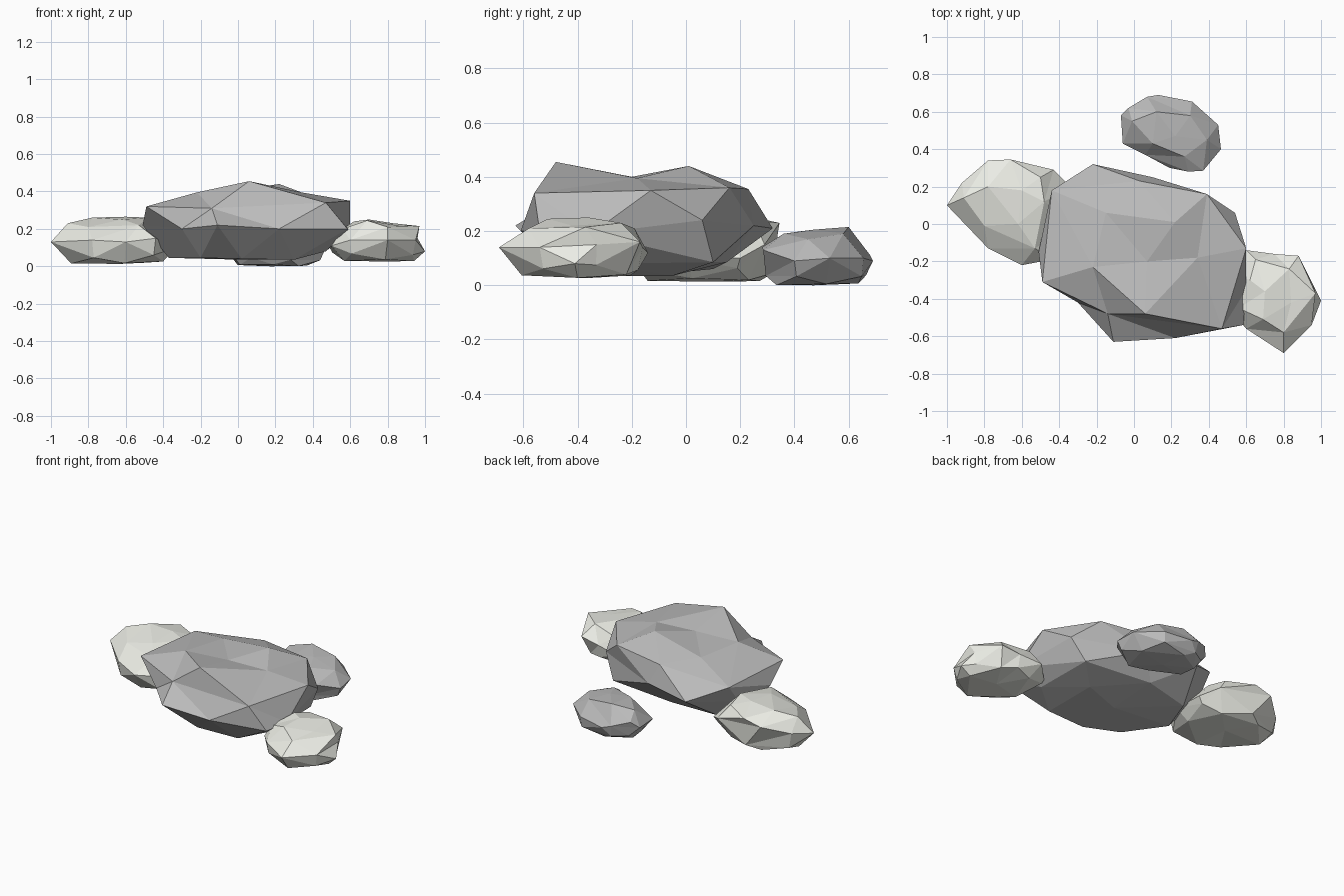
import bpy, bmesh, random
from mathutils import Vector

random.seed(4)


def material(name, rgb):
    m = bpy.data.materials.new(name)
    m.diffuse_color = (*rgb, 1)
    return m


dark = material("dark_stone", (0.5, 0.5, 0.5))
pale = material("pale_stone", (0.84, 0.85, 0.79))


def rock(name, points, mat):
    """Faceted stone: corners are joined up on a ball, then moved into place,
    so every corner is kept and shallow dents are possible."""
    pts = [Vector(p) for p in points]
    lo = Vector([min(p[i] for p in pts) for i in range(3)])
    hi = Vector([max(p[i] for p in pts) for i in range(3)])
    mid, half = (lo + hi) / 2, (hi - lo) / 2
    bm = bmesh.new()
    home = {}
    for p in pts:
        d = p - mid
        v = bm.verts.new(Vector([d[i] / half[i] for i in range(3)]).normalized())
        home[v] = p
    bmesh.ops.convex_hull(bm, input=bm.verts[:])
    bmesh.ops.recalc_face_normals(bm, faces=bm.faces[:])
    for v in bm.verts:
        v.co = home[v]
    mesh = bpy.data.meshes.new(name)
    bm.to_mesh(mesh)
    bm.free()
    mesh.materials.append(mat)
    bpy.context.collection.objects.link(bpy.data.objects.new(name, mesh))


def ring(outline, scale, z, wobble):
    """Every other corner of the outline, shrunk to its centre, at height z."""
    c = sum((Vector(p[:2]) for p in outline), Vector((0, 0))) / len(outline)
    pts = []
    for p in outline[::2]:
        q = c + (Vector(p[:2]) - c) * (scale + random.uniform(-0.04, 0.04))
        pts.append((q.x, q.y, z + random.uniform(-wobble, wobble)))
    return pts


def pebble(name, outline, crown, low, mat):
    """Widest outline plus hand-placed crown and a flat tapered base."""
    base = ring(outline, 0.73, low + 0.008, 0.008)
    skirt = ring(outline[1:] + outline[:1], 0.92, low + 0.04, 0.012)
    n = len(base)
    centre = [(sum(p[0] for p in base) / n, sum(p[1] for p in base) / n, low)]
    rock(name, outline + crown + base + skirt + centre, mat)


# large central boulder: crown, waist and underside
crown = [(0.06, -0.48, 0.455), (-0.22, -0.23, 0.395), (0.22, 0.01, 0.44),
         (0.6, -0.13, 0.35), (0.39, 0.16, 0.36), (0.03, 0.23, 0.355),
         (-0.49, -0.31, 0.32), (-0.14, -0.48, 0.31), (0.47, -0.56, 0.34),
         (-0.44, 0.18, 0.31), (0.34, -0.18, 0.395), (-0.15, 0.06, 0.385),
         (0.07, -0.2, 0.4)]
waist = [(0.6, -0.35, 0.19), (0.585, -0.54, 0.20), (0.22, -0.61, 0.20),
         (-0.11, -0.63, 0.22), (-0.3, -0.42, 0.2), (-0.51, -0.15, 0.22),
         (-0.44, 0.08, 0.18), (-0.22, 0.32, 0.21), (0.54, 0.06, 0.24),
         (0.1, 0.25, 0.22)]
under = [(-0.37, -0.12, 0.045), (-0.3, 0.1, 0.06), (-0.2, -0.36, 0.045),
         (0.02, -0.45, 0.04), (0.3, -0.43, 0.035), (0.47, -0.3, 0.08),
         (0.46, 0.1, 0.085), (0.3, -0.05, 0.035), (0.0, 0.15, 0.085),
         (0.03, -0.15, 0.035)]
rock("large_boulder", crown + waist + under, dark)

# pale stone on the left
pebble("left_stone",
       [(-1.0, 0.1, 0.13), (-0.92, 0.22, 0.15), (-0.78, 0.34, 0.2),
        (-0.66, 0.345, 0.23), (-0.43, 0.29, 0.15), (-0.34, 0.2, 0.1),
        (-0.33, 0.0, 0.1), (-0.44, -0.19, 0.15), (-0.6, -0.22, 0.13),
        (-0.78, -0.13, 0.14)],
       [(-0.91, 0.14, 0.23), (-0.78, 0.2, 0.26), (-0.6, 0.18, 0.265),
        (-0.48, 0.12, 0.26), (-0.62, 0.0, 0.25), (-0.8, -0.01, 0.21),
        (-0.53, -0.13, 0.22), (-0.5, 0.25, 0.24)],
       0.013, pale)

# pale stone on the right
pebble("right_stone",
       [(0.6, -0.14, 0.12), (0.75, -0.16, 0.14), (0.88, -0.17, 0.16),
        (0.96, -0.33, 0.15), (1.0, -0.41, 0.08), (0.95, -0.54, 0.14),
        (0.8, -0.69, 0.14), (0.6, -0.56, 0.14), (0.5, -0.44, 0.11),
        (0.49, -0.25, 0.1)],
       [(0.69, -0.51, 0.245), (0.62, -0.3, 0.24), (0.7, -0.36, 0.25),
        (0.83, -0.24, 0.23), (0.84, -0.42, 0.22), (0.97, -0.37, 0.215),
        (0.8, -0.58, 0.21), (0.65, -0.19, 0.21), (0.56, -0.45, 0.2)],
       0.026, pale)

# small dark stone at the back
pebble("back_stone",
       [(-0.07, 0.58, 0.1), (0.07, 0.68, 0.11), (0.13, 0.69, 0.09),
        (0.31, 0.655, 0.1), (0.45, 0.53, 0.1), (0.465, 0.4, 0.09),
        (0.37, 0.285, 0.13), (0.29, 0.28, 0.14), (0.19, 0.3, 0.1),
        (0.06, 0.37, 0.11), (-0.06, 0.43, 0.1), (-0.03, 0.62, 0.14)],
       [(0.12, 0.6, 0.215), (-0.01, 0.55, 0.19), (0.22, 0.47, 0.205),
        (0.3, 0.58, 0.19), (0.1, 0.43, 0.2), (0.27, 0.36, 0.19),
        (0.39, 0.45, 0.17)],
       0.0, dark)
